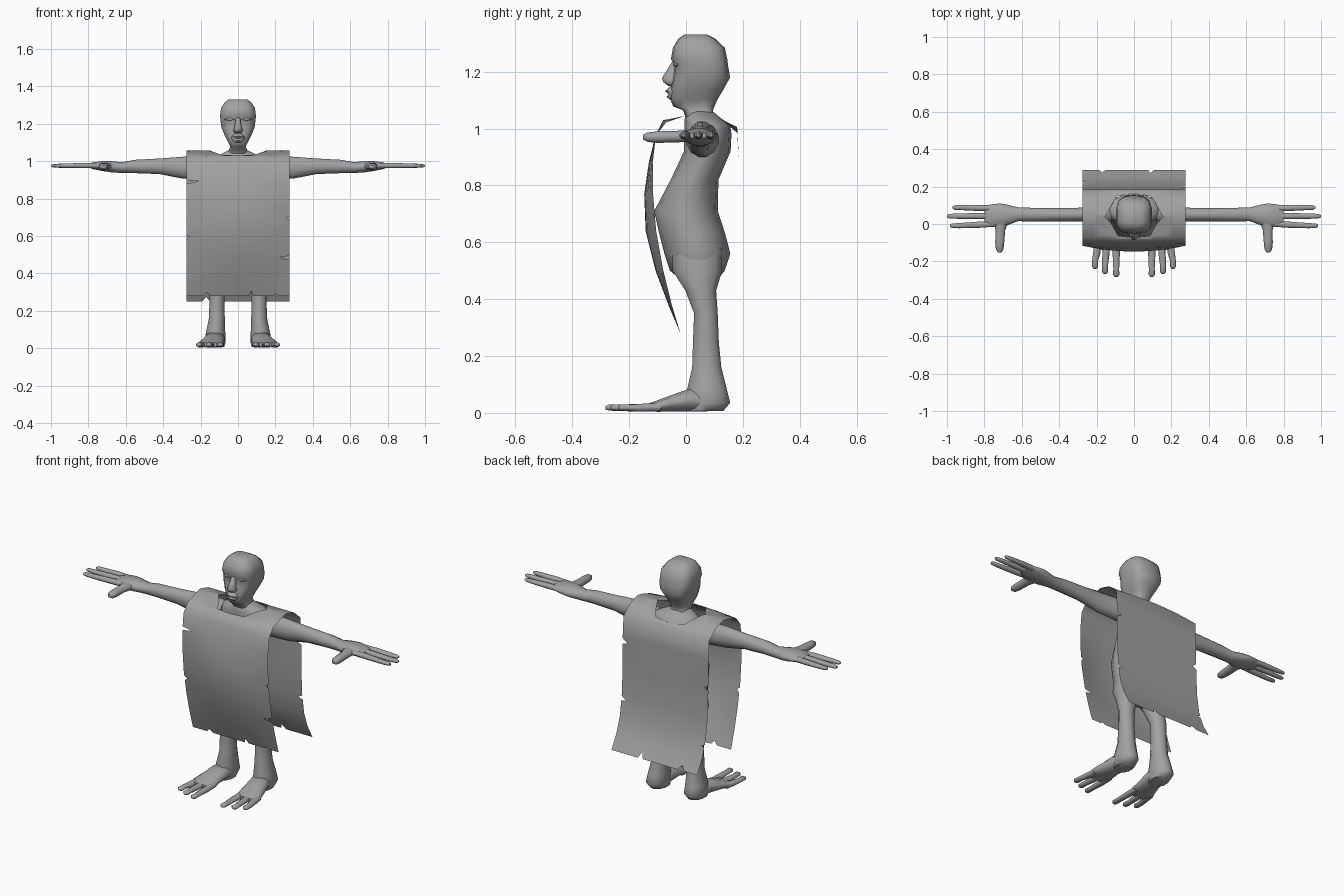
import bpy, bmesh, math
from mathutils import Vector

grey = bpy.data.materials.new("dark_grey")
grey.diffuse_color = (.36, .36, .36, 1)


def finish(name, bm, mirror=False, angle=60):
    bmesh.ops.recalc_face_normals(bm, faces=bm.faces)
    me = bpy.data.meshes.new(name)
    bm.to_mesh(me)
    bm.free()
    me.materials.append(grey)
    ob = bpy.data.objects.new(name, me)
    bpy.context.collection.objects.link(ob)
    if mirror:
        ob.modifiers.new("mirror", 'MIRROR').use_mirror_merge = False
    bpy.ops.object.select_all(action='DESELECT')
    ob.select_set(True)
    bpy.context.view_layer.objects.active = ob
    bpy.ops.object.shade_smooth_by_angle(angle=math.radians(angle))
    return ob


def tube(name, axis, rings, n=12, mirror=False, power=1.0):
    """Loft rings (position on axis, centre a, centre b, radius a, radius b)."""
    bm = bmesh.new()
    loops = []
    for t, ca, cb, ra, rb in rings:
        loop = []
        for i in range(n):
            w = 2 * math.pi * (i + 0.5) / n
            c, s = math.cos(w), math.sin(w)
            a = ca + ra * math.copysign(abs(c) ** power, c)
            b = cb + rb * math.copysign(abs(s) ** power, s)
            loop.append(bm.verts.new({'X': (t, a, b), 'Y': (a, t, b), 'Z': (a, b, t)}[axis]))
        loops.append(loop)
    for p, q in zip(loops, loops[1:]):
        for i in range(n):
            j = (i + 1) % n
            bm.faces.new((p[i], p[j], q[j], q[i]))
    bm.faces.new(loops[0])
    bm.faces.new(loops[-1])
    return finish(name, bm, mirror)


# Torso with round belly
tube("torso", 'Z', [
    (.45, 0, .05, .09, .045), (.5, 0, .04, .135, .096), (.56, 0, .04, .148, .116),
    (.63, 0, .022, .14, .116), (.71, 0, .0, .13, .112), (.82, 0, .03, .135, .084),
    (.92, 0, .075, .155, .082), (.98, 0, .077, .16, .083), (1.015, 0, .075, .145, .08),
    (1.035, 0, .06, .1, .065), (1.06, 0, .05, .05, .045)], 14)

# Head with brow ridge, and face
head = [(1.02, .05, .005, .1), (1.065, .048, -.01, .095), (1.078, .042, -.045, .1),
        (1.105, .056, -.056, .112), (1.14, .073, -.054, .133), (1.18, .09, -.046, .155),
        (1.222, .096, -.04, .148), (1.245, .097, -.053, .145), (1.285, .092, -.046, .136),
        (1.315, .072, -.028, .105), (1.331, .05, -.005, .075)]
tube("head", 'Z', [(z, 0, (f + b) / 2, w, (b - f) / 2) for z, w, f, b in head], 14, power=.62)
tube("nose", 'Z', [(1.235, 0, -.038, .012, .012), (1.178, 0, -.052, .021, .035),
                   (1.165, 0, -.05, .028, .033), (1.15, 0, -.044, .018, .02)], 8)
tube("mouth", 'Z', [(1.148, 0, -.045, .02, .012), (1.132, 0, -.046, .036, .028),
                    (1.122, 0, -.045, .036, .016), (1.112, 0, -.046, .032, .022),
                    (1.1, 0, -.045, .02, .01)], 10)
tube("eyelid", 'X', [(.02, -.037, 1.224, .003, .003), (.046, -.038, 1.226, .008, .009),
                     (.072, -.031, 1.224, .004, .003)], 8, True)

# Arms, palms, fingers and thumbs
tube("arm", 'X', [
    (.12, .06, .96, .06, .062), (.2, .055, .964, .045, .064), (.3, .05, .966, .038, .06),
    (.42, .05, .973, .037, .043), (.55, .05, .972, .038, .037), (.62, .052, .966, .038, .03),
    (.68, .048, .971, .058, .031), (.72, .046, .974, .066, .028), (.77, .044, .976, .062, .02),
    (.8, .044, .976, .05, .01)], 12, True)
for i, (y0, y1, tip) in enumerate([(.084, .088, .97), (.043, .042, 1.0), (.001, -.009, .985)]):
    tube(f"finger_{i + 1}", 'X', [
        (.74, y0, .976, .016, .015), (.83, (y0 + y1) / 2, .977, .018, .015),
        (tip - .05, y1, .976, .015, .012), (tip - .012, y1, .976, .013, .01),
        (tip, y1, .976, .006, .005)], 8, True)
tube("thumb", 'Y', [(.02, .71, .974, .045, .022), (-.035, .715, .972, .028, .022),
                    (-.1, .718, .97, .026, .022), (-.135, .718, .97, .022, .018),
                    (-.152, .718, .97, .01, .009)], 8, True)

# Legs, feet and toes
tube("leg", 'Z', [
    (.58, .075, .04, .06, .09), (.5, .085, .04, .064, .09), (.43, .095, .052, .058, .056),
    (.35, .11, .07, .045, .043), (.25, .113, .07, .041, .047), (.16, .113, .073, .044, .053),
    (.08, .12, .074, .054, .073), (.035, .122, .08, .058, .078), (.006, .12, .065, .048, .068)],
    12, True)
tube("foot", 'Y', [
    (.12, .118, .03, .04, .024), (.02, .124, .046, .056, .043), (-.05, .137, .034, .064, .03),
    (-.1, .144, .024, .07, .021), (-.14, .146, .019, .064, .012)], 12, True)
for i, (x0, x1, tip) in enumerate([(.095, .095, -.283), (.145, .155, -.267), (.192, .208, -.24)]):
    tube(f"toe_{i + 1}", 'Y', [
        (-.09, x0, .02, .02, .016), (-.16, (x0 + x1) / 2, .018, .021, .015),
        (tip + .045, x1, .018, .017, .012), (tip + .012, x1, .019, .018, .012),
        (tip, x1, .018, .008, .006)], 8, True)

# Tattered poncho: cut a flat sheet, then bend it along a side profile (y, z, bulge, lift)
profile = [
    (-.02, .28, 0, 0), (-.05, .38, .012, 0), (-.08, .5, .027, 0), (-.105, .64, .037, 0),
    (-.116, .77, .031, 0), (-.117, .88, .014, 0), (-.106, .975, .002, 0),
    (-.07, 1.022, .01, .008), (0, 1.046, 0, 0), (.05, 1.057, 0, 0), (.12, 1.037, 0, 0),
    (.18, .985, 0, .02), (.187, .88, 0, 0), (.188, .7, 0, 0), (.195, .54, 0, 0),
    (.213, .42, 0, 0), (.245, .33, 0, 0), (.29, .25, 0, 0)]
W = .275
bm = bmesh.new()
cols = 10
grid = [[bm.verts.new((-W + 2 * W * i / cols, s, 0)) for i in range(cols + 1)]
        for s in range(len(profile))]
for r0, r1 in zip(grid, grid[1:]):
    for i in range(cols):
        bm.faces.new((r0[i], r0[i + 1], r1[i + 1], r1[i]))


def cut(poly):
    """Remove a convex polygon (counter-clockwise x, s points) from the flat sheet."""
    lo = [min(p[k] for p in poly) for k in (0, 1)]
    hi = [max(p[k] for p in poly) for k in (0, 1)]
    planes = []
    for (ax, ay), (bx, by) in zip(poly, poly[1:] + poly[:1]):
        planes.append((Vector((ax, ay, 0)), Vector((by - ay, ax - bx, 0)).normalized()))
    for co, no in planes:
        faces = [f for f in bm.faces if all(
            max(v.co[k] for v in f.verts) > lo[k] and min(v.co[k] for v in f.verts) < hi[k]
            for k in (0, 1))]
        geom = set(faces)
        for f in faces:
            geom.update(f.edges)
            geom.update(f.verts)
        bmesh.ops.bisect_plane(bm, geom=list(geom), plane_co=co, plane_no=no, dist=1e-5)
    dead = [f for f in bm.faces
            if all((f.calc_center_median() - co).dot(no) < 0 for co, no in planes)]
    bmesh.ops.delete(bm, geom=dead, context='FACES')


# Neck hole
cut([(-.085, 7.2), (0, 7.1), (.085, 7.2), (.155, 8.8), (.09, 10.5), (0, 10.7),
     (-.09, 10.5), (-.155, 8.8)])
# Side tears (side, position, depth, half width)
for side, s, d, h in [(-1, 5.1, .065, .12), (-1, 2.65, .02, .15), (1, 1.85, .05, .12),
                      (1, 3.4, .015, .15), (-1, 12.9, .025, .12), (1, 14.2, .03, .14),
                      (1, 12.2, .03, .12), (-1, 15.3, .02, .12)]:
    x = side * (W + .01)
    tri = [(x, s - h), (x, s + h), (side * (W - d), s + h * .3)]
    cut(tri if side > 0 else tri[::-1])
# Hem tears
end = len(profile) - 1
for x, d, h in [(-.165, .2, .025), (.07, .28, .014), (.2, .12, .02)]:
    cut([(x - h, -.05), (x + h, -.05), (x, d)])
for x, d, h in [(-.17, .3, .025), (.09, .4, .018)]:
    cut([(x + h, end + .05), (x - h, end + .05), (x, end - d)])
bmesh.ops.triangulate(bm, faces=bm.faces)
for v in bm.verts:
    i = max(0, min(int(v.co.y), end - 1))
    t = v.co.y - i
    y, z, bulge, lift = [a + (b - a) * t for a, b in zip(profile[i], profile[i + 1])]
    mid = 1 - (v.co.x / W) ** 2
    v.co = (v.co.x, y - bulge * mid, z + lift * mid)
finish("poncho", bm)
